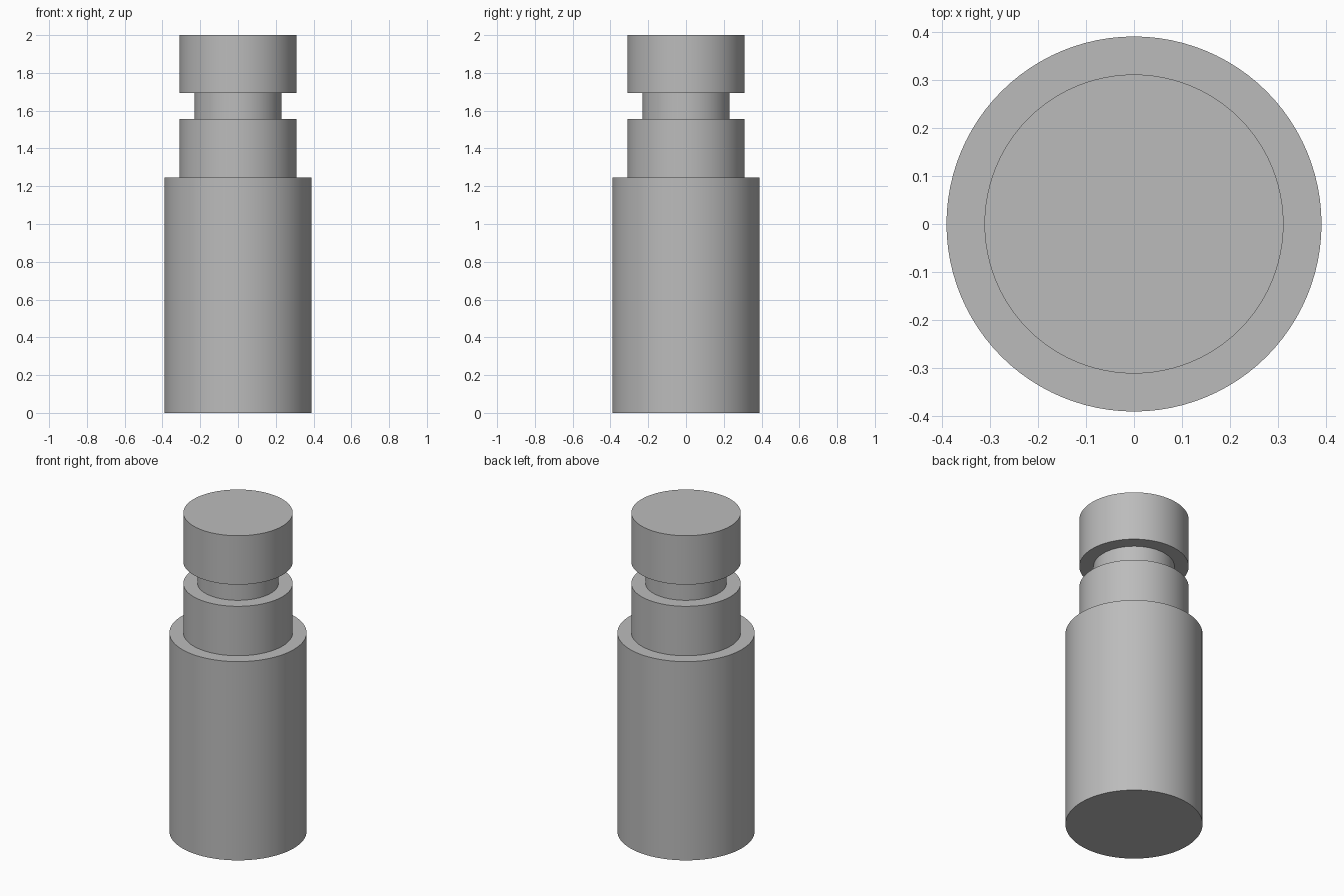
import bpy
import bmesh
import math

cube = bpy.data.objects.get("Cube")
if cube:
    bpy.data.objects.remove(cube, do_unlink=True)

# Plain grey metal
GREY = (0.5, 0.5, 0.5, 1)
metal = bpy.data.materials.new("grey_metal")
metal.use_nodes = True
metal.diffuse_color = GREY
metal.node_tree.nodes["Principled BSDF"].inputs["Base Color"].default_value = GREY


def lathe(name, profile, segments=96):
    """Turn a (radius, height) profile around the z axis."""
    bm = bmesh.new()
    verts = [bm.verts.new((r, 0, z)) for r, z in profile]
    edges = [bm.edges.new(pair) for pair in zip(verts, verts[1:])]
    bmesh.ops.spin(bm, geom=verts + edges, cent=(0, 0, 0), axis=(0, 0, 1),
                   angle=math.tau, steps=segments, use_duplicate=False)
    bmesh.ops.remove_doubles(bm, verts=bm.verts, dist=0.0001)
    bmesh.ops.recalc_face_normals(bm, faces=bm.faces)
    mesh = bpy.data.meshes.new(name)
    bm.to_mesh(mesh)
    bm.free()
    mesh.materials.append(metal)
    obj = bpy.data.objects.new(name, mesh)
    bpy.context.collection.objects.link(obj)
    bpy.ops.object.select_all(action='DESELECT')
    obj.select_set(True)
    bpy.context.view_layer.objects.active = obj
    bpy.ops.object.shade_smooth_by_angle(angle=math.radians(30))
    return obj


# Body, shoulder, groove and head as (radius, top height), from the bottom up
steps = [(0.39, 1.247), (0.311, 1.557), (0.23, 1.693), (0.311, 2.0)]
profile = [(0, 0)]
base = 0
for radius, top in steps:
    profile += [(radius, base), (radius, top)]
    base = top
profile.append((0, base))

lathe("stepped_pin", profile)
